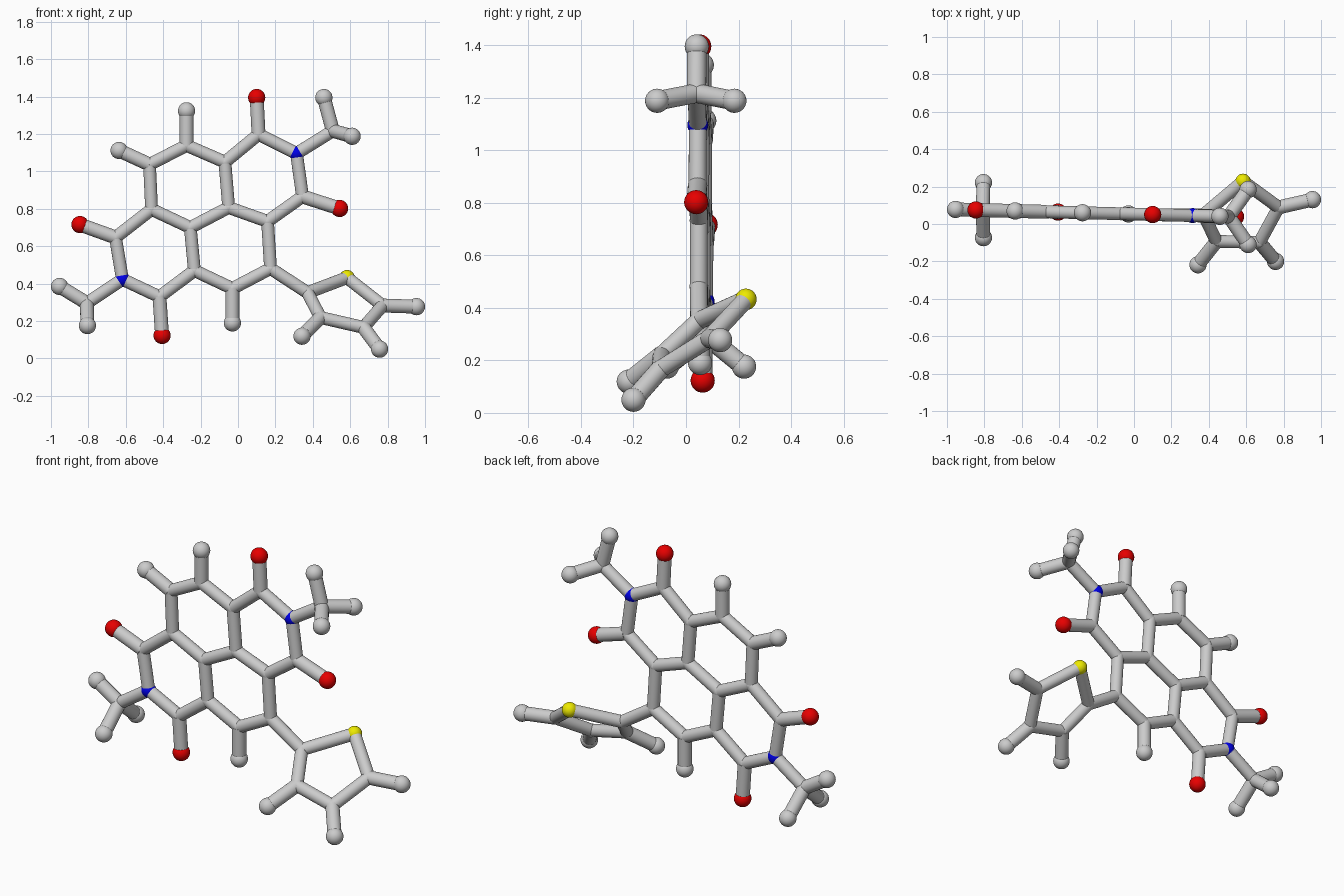
import bpy, bmesh
from mathutils import Vector, Matrix

if "Cube" in bpy.data.objects:
    bpy.data.objects.remove(bpy.data.objects["Cube"])

STICK, STEM, BALL = 0.034, 0.037, 0.046


def flat(x, z):
    # the fused ring system lies in one slightly turned plane
    return Vector((x, 0.053 - 0.026 * x, z))


# fused ring atoms
core = {k: flat(*p) for k, p in {
    'a': (-0.275, 1.139), 'b': (-0.473, 1.037), 'c': (-0.462, 0.797), 'd': (-0.255, 0.700),
    'e': (-0.050, 0.807), 'f': (-0.070, 1.050), 'g': (0.110, 1.198), 'N1': (0.313, 1.096),
    'h': (0.345, 0.866), 'i': (0.158, 0.733), 'j': (0.174, 0.481), 'k': (-0.030, 0.374),
    'l': (-0.233, 0.470), 'm': (-0.420, 0.330), 'N2': (-0.618, 0.423), 'n': (-0.655, 0.647)}.items()}
core_rings = ["a b c d e f", "e f g N1 h i", "d e i j k l", "c d l m N2 n"]

# tilted five-sided ring atoms
side = {'p': Vector((0.372, 0.050, 0.352)), 'S': Vector((0.583, 0.228, 0.432)),
        'q': Vector((0.773, 0.089, 0.283)), 'r': Vector((0.671, -0.098, 0.166)),
        's': Vector((0.441, -0.093, 0.219))}


def add_ball(bm, p, r):
    bmesh.ops.create_uvsphere(bm, u_segments=32, v_segments=16, radius=r,
                              matrix=Matrix.Translation(p))


def add_stick(bm, p, q, r):
    d = q - p
    m = Matrix.Translation((p + q) / 2) @ d.to_track_quat('Z', 'Y').to_matrix().to_4x4()
    bmesh.ops.create_cone(bm, cap_ends=True, segments=24, radius1=r, radius2=r,
                          depth=d.length, matrix=m)


def part(name, balls=(), sticks=(), color=None):
    bm = bmesh.new()
    for p, r in balls:
        add_ball(bm, p, r)
    for p, q, r in sticks:
        add_stick(bm, p, q, r)
    me = bpy.data.meshes.new(name)
    bm.to_mesh(me)
    bm.free()
    ob = bpy.data.objects.new(name, me)
    bpy.context.collection.objects.link(ob)
    bpy.context.view_layer.objects.active = ob
    ob.select_set(True)
    bpy.ops.object.shade_smooth_by_angle()
    ob.select_set(False)
    if color:
        me.materials.append(color)


def material(name, rgb):
    m = bpy.data.materials.new(name)
    m.diffuse_color = (*rgb, 1)
    m.use_nodes = True
    m.node_tree.nodes["Principled BSDF"].inputs["Base Color"].default_value = m.diffuse_color
    return m


red = material("red", (0.8, 0.0, 0.0))
blue = material("blue", (0.0, 0.0, 0.8))
yellow = material("yellow", (0.85, 0.82, 0.0))


def ring_edges(rings):
    edges = set()
    for ring in rings:
        names = ring.split()
        edges |= {tuple(sorted(e)) for e in zip(names, names[1:] + names[:1])}
    return sorted(edges)


# ring frames with rounded joints
for name, atoms, rings in (("fused_rings", core, core_rings), ("side_ring", side, ["p S q r s"])):
    part(name,
         [(p, STICK + 0.001) for k, p in atoms.items() if k[0] not in "NS"],
         [(atoms[a], atoms[b], STICK) for a, b in ring_edges(rings)])
part("side_ring_link", sticks=[(core['j'], side['p'], STICK)])

# coloured ring atoms
for k in ('N1', 'N2'):
    part("nitrogen_" + k[1], [(core[k], 0.040)], color=blue)
part("sulfur", [(side['S'], 0.041)], color=yellow)

# oxygen balls on grey stems
oxygens = {'g': (0.100, 1.395), 'h': (0.543, 0.802), 'm': (-0.406, 0.123), 'n': (-0.845, 0.716)}
for i, (k, p) in enumerate(oxygens.items(), 1):
    tip = flat(*p)
    part(f"oxygen_{i}", [(tip, BALL)], color=red)
    part(f"oxygen_stem_{i}", sticks=[(core[k], tip, STEM)])

# hydrogen balls and stems
hydrogens = [(core['a'], flat(-0.275, 1.324)), (core['b'], flat(-0.636, 1.112)),
             (core['k'], flat(-0.030, 0.190)), (side['q'], Vector((0.954, 0.130, 0.277))),
             (side['r'], Vector((0.757, -0.200, 0.050))), (side['s'], Vector((0.342, -0.218, 0.119)))]
for i, (base, tip) in enumerate(hydrogens, 1):
    part(f"hydrogen_{i}", [(tip, BALL)], [(base, tip, STEM)])

# methyl groups: one ball in the plane, two mirrored across it
methyls = [('N1', flat(0.507, 1.217), flat(0.459, 1.395), flat(0.610, 1.188)),
           ('N2', flat(-0.808, 0.296), flat(-0.954, 0.385), flat(-0.805, 0.176))]
for i, (k, c, up, out) in enumerate(methyls, 1):
    tips = [up] + [out + Vector((0, s * 0.147, 0)) for s in (-1, 1)]
    part(f"methyl_{i}", [(c, STEM)] + [(t, BALL) for t in tips],
         [(core[k], c, STICK)] + [(c, t, STEM) for t in tips])
